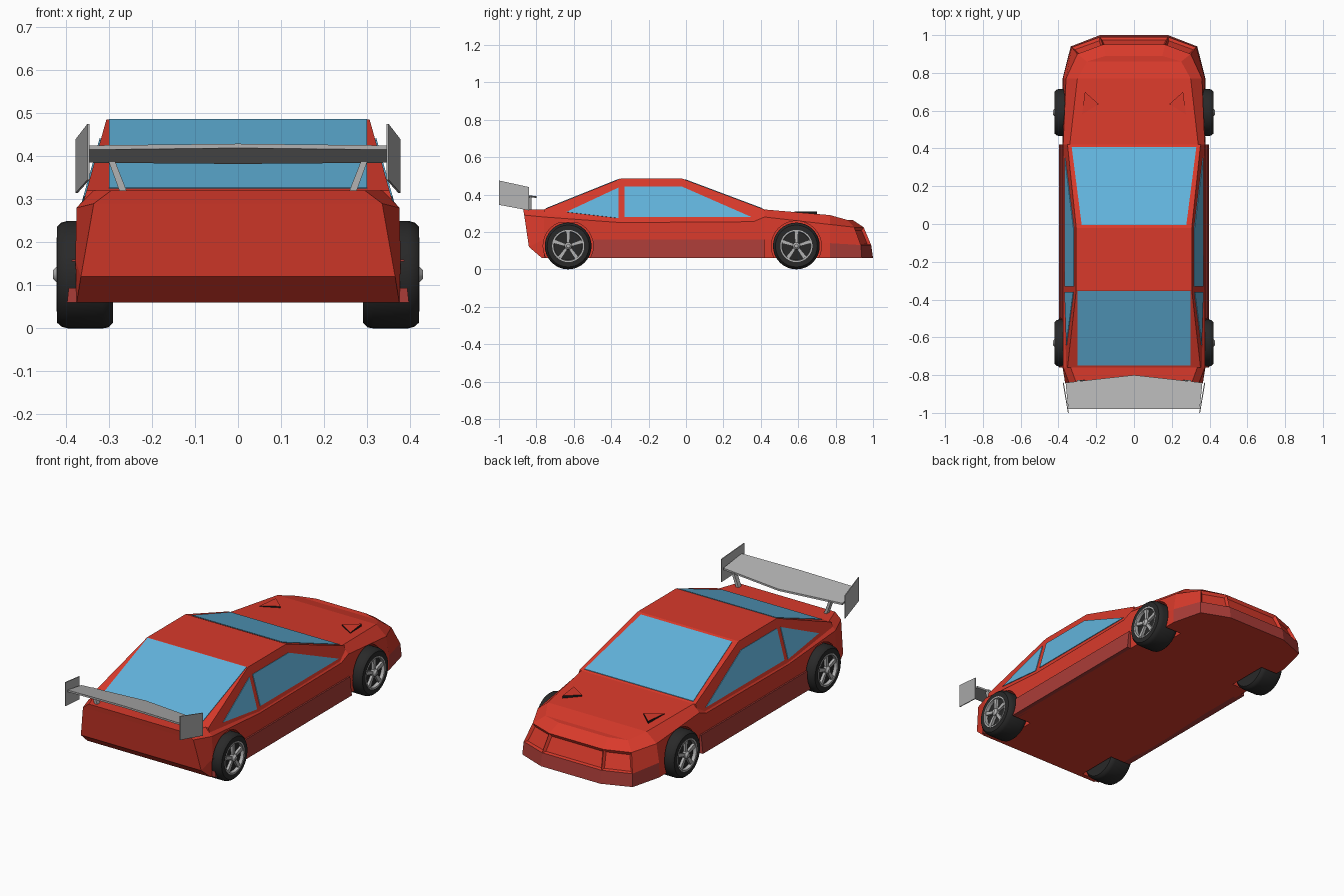
import bpy, bmesh, math
from mathutils import Vector, Matrix

if "Cube" in bpy.data.objects:
    bpy.data.objects.remove(bpy.data.objects["Cube"], do_unlink=True)


def material(name, r, g, b):
    mat = bpy.data.materials.new(name)
    mat.use_nodes = True
    mat.diffuse_color = (r, g, b, 1)
    mat.node_tree.nodes["Principled BSDF"].inputs["Base Color"].default_value = (r, g, b, 1)
    return mat


red = material("body red", .69, .042, .024)
dark_red = material("trim dark red", .4, .045, .038)
glass = material("window blue", .12, .45, .71)
rubber = material("tyre black", .022, .022, .022)
silver = material("rim silver", .45, .45, .45)
grey = material("wing grey", .45, .45, .45)
black = material("vent black", .01, .01, .01)


def finish(name, bm, *mats):
    bmesh.ops.recalc_face_normals(bm, faces=bm.faces)
    mesh = bpy.data.meshes.new(name)
    bm.to_mesh(mesh)
    bm.free()
    for mat in mats:
        mesh.materials.append(mat)
    obj = bpy.data.objects.new(name, mesh)
    bpy.context.collection.objects.link(obj)
    return obj


def add_prism(bm, pts, offset, side_index=0):
    """Extrude an outline by an offset vector."""
    low = [bm.verts.new(p) for p in pts]
    high = [bm.verts.new(Vector(p) + Vector(offset)) for p in pts]
    bm.faces.new(low)
    bm.faces.new(high)
    for i in range(len(pts)):
        j = (i + 1) % len(pts)
        bm.faces.new((low[i], low[j], high[j], high[i])).material_index = side_index


def prism(name, pts, offset, *mats, mirror=False, side_index=0):
    bm = bmesh.new()
    for s in ((1, -1) if mirror else (1,)):
        add_prism(bm, [(s * x, y, z) for x, y, z in pts],
                  (s * offset[0], offset[1], offset[2]), side_index)
    return finish(name, bm, *mats)


def lathe(name, profile, centre, mat, side, steps=32):
    """Spin (radius, x) points about the wheel axle."""
    bm = bmesh.new()
    rings = []
    for k in range(steps):
        a = math.tau * k / steps
        rings.append([bm.verts.new((side * x, centre[0] + r * math.cos(a),
                                    centre[1] + r * math.sin(a))) for r, x in profile])
    for k in range(steps):
        a, b = rings[k], rings[(k + 1) % steps]
        for i in range(len(profile) - 1):
            bm.faces.new((a[i], a[i + 1], b[i + 1], b[i]))
    bmesh.ops.remove_doubles(bm, verts=bm.verts, dist=1e-5)
    return finish(name, bm, mat)


# Lower body: sections from tail to nose, each bottom, sill, shoulder, top edge
sections = [
    [(.375, -.77, .06), (.365, -.84, .12), (.335, -.865, .29), (.295, -.87, .32)],
    [(.375, -.76, .06), (.378, -.76, .16), (.375, -.76, .28), (.335, -.76, .32)],
    [(.375, -.35, .06), (.378, -.35, .16), (.375, -.35, .25), (.366, -.35, .262)],
    [(.375, .36, .06), (.378, .36, .16), (.375, .36, .255), (.362, .36, .27)],
    [(.375, .42, .06), (.378, .42, .16), (.375, .42, .28), (.34, .42, .32)],
    [(.378, .77, .06), (.376, .77, .14), (.36, .77, .24), (.3, .77, .29)],
    [(.335, .94, .06), (.33, .935, .13), (.3, .9, .225), (.25, .86, .265)],
    [(.18, 1, .06), (.18, .99, .13), (.165, .95, .225), (.15, .89, .265)],
]
bm = bmesh.new()
rings = []
for sec in sections:
    full = sec + [(-x, y, z) for x, y, z in reversed(sec)]
    rings.append([bm.verts.new(p) for p in full])
recesses = []
last = len(rings) - 2
for i, (a, b) in enumerate(zip(rings, rings[1:])):
    for j in range(8):
        k = (j + 1) % 8
        face = bm.faces.new((a[j], a[k], b[k], b[j]))
        if j in (0, 6) and i >= last - 1:
            face.material_index = 1
        if j in (1, 5) and i == last:
            recesses.append(face)
for ring in (rings[0], rings[-1]):
    for j in range(3):
        face = bm.faces.new((ring[j], ring[j + 1], ring[6 - j], ring[7 - j]))
        if ring is rings[-1]:
            if j == 0:
                face.material_index = 1
            if j == 1:
                recesses.append(face)
bmesh.ops.recalc_face_normals(bm, faces=bm.faces)
# Sunken grille and lamp panels in the nose
bmesh.ops.inset_individual(bm, faces=recesses, thickness=.016, depth=-.014)
body = finish("body", bm, red, dark_red)

# Side skirts
skirts = prism("side_skirts", [(.36, -.76, .06), (.397, -.76, .06), (.386, -.76, .16),
                               (.36, -.76, .16)], (0, 1.18, 0), dark_red, mirror=True)

# Wheel arches
REAR, FRONT, AXLE = -.63, .59, .125
for y in (REAR, FRONT):
    for s in (1, -1):
        cutter = lathe("arch_cutter", [(0, .275), (.134, .275), (.134, .5), (0, .5)],
                       (y, AXLE), red, s)
        cutter.hide_render = True
        for obj in (body, skirts):
            mod = obj.modifiers.new("arch", 'BOOLEAN')
            mod.operation = 'DIFFERENCE'
            mod.solver = 'EXACT'
            mod.object = cutter
            bpy.context.view_layer.objects.active = obj
            bpy.ops.object.modifier_apply(modifier=mod.name)
        bpy.data.objects.remove(cutter, do_unlink=True)


# Cabin: side outline leaning inwards towards the roof
def side_x(z):
    return .366 - .28 * (z - .27)


outline = [(-.76, .25), (-.76, .32), (-.35, .485), (-.02, .485), (.42, .32), (.42, .25)]
bm = bmesh.new()
left = [bm.verts.new((side_x(z), y, z)) for y, z in outline]
right = [bm.verts.new((-side_x(z), y, z)) for y, z in outline]
bm.faces.new(left)
bm.faces.new(right)
for i in range(len(outline)):
    j = (i + 1) % len(outline)
    bm.faces.new((left[i], left[j], right[j], right[i]))
finish("cabin", bm, red)

# Windows as thin plates
side_windows = {
    "front_side_windows": [(-.33, .278), (-.33, .44), (-.02, .44), (.35, .278)],
    "rear_side_windows": [(-.64, .305), (-.36, .436), (-.36, .272)],
}
for name, pts in side_windows.items():
    prism(name, [(side_x(z) - .004, y, z) for y, z in pts], (.007, 0, .002), glass, mirror=True)


def screen(name, half_top, half_low, y_top, y_low, start, end):
    """Glass plate lying on the slope from start to end in (y, z)."""
    def z_at(y):
        return start[1] + (y - start[0]) * (end[1] - start[1]) / (end[0] - start[0]) - .004
    pts = [(half_top, y_top), (-half_top, y_top), (-half_low, y_low), (half_low, y_low)]
    prism(name, [(x, y, z_at(y)) for x, y in pts], (0, 0, .007), glass)


screen("windscreen", .277, .33, -.005, .408, outline[3], outline[4])
screen("rear_window", .3, .3, -.355, -.748, outline[2], outline[1])

# Bonnet scoops with dark walls
prism("bonnet_scoops", [(.26, .7, .28), (.187, .635, .28), (.275, .58, .28)],
      (0, 0, .03), red, black, mirror=True, side_index=1)

# Rear wing, end plates and struts
prism("wing", [(.348, -.98, .415), (0, -.98, .419), (-.348, -.98, .415),
               (-.362, -.84, .385), (0, -.8, .382), (.362, -.84, .385)], (0, 0, .01), grey)
prism("wing_end_plates", [(.345, -1, .475), (.372, -.84, .44), (.372, -.84, .315),
                          (.345, -1, .345)], (.005, 0, 0), grey, mirror=True)
prism("wing_struts", [(.255, -.85, .31), (.272, -.85, .31), (.302, -.85, .392),
                      (.287, -.85, .392)], (0, .025, 0), grey, mirror=True)

# Wheels
tyre = [(0, .29), (.112, .29), (.123, .302), (.125, .315), (.125, .395), (.121, .41),
        (.112, .42), (.086, .42), (.08, .402), (0, .402)]
rim = [(.086, .404), (.086, .422), (.078, .422), (.076, .404)]
hub = [(.02, .403), (.02, .42), (.01, .43), (0, .43)]
for label, y in (("rear", REAR), ("front", FRONT)):
    for s in (1, -1):
        parts = [lathe(label + "_tyre", tyre, (y, AXLE), rubber, s),
                 lathe(label + "_rim", rim, (y, AXLE), silver, s),
                 lathe(label + "_hub", hub, (y, AXLE), silver, s, 12)]
        for obj in parts:
            bpy.ops.object.select_all(action='DESELECT')
            obj.select_set(True)
            bpy.context.view_layer.objects.active = obj
            bpy.ops.object.shade_smooth_by_angle(angle=math.radians(35))
        bm = bmesh.new()
        for k in range(5):
            turn = Matrix.Rotation(math.tau * k / 5, 3, 'X')
            spoke = [(0, -.007, .01), (0, .007, .01), (0, .011, .08), (0, -.011, .08)]
            base = Vector((s * .403, y, AXLE))
            add_prism(bm, [turn @ Vector(p) + base for p in spoke], (s * .014, 0, 0))
        finish(label + "_spokes", bm, silver)
